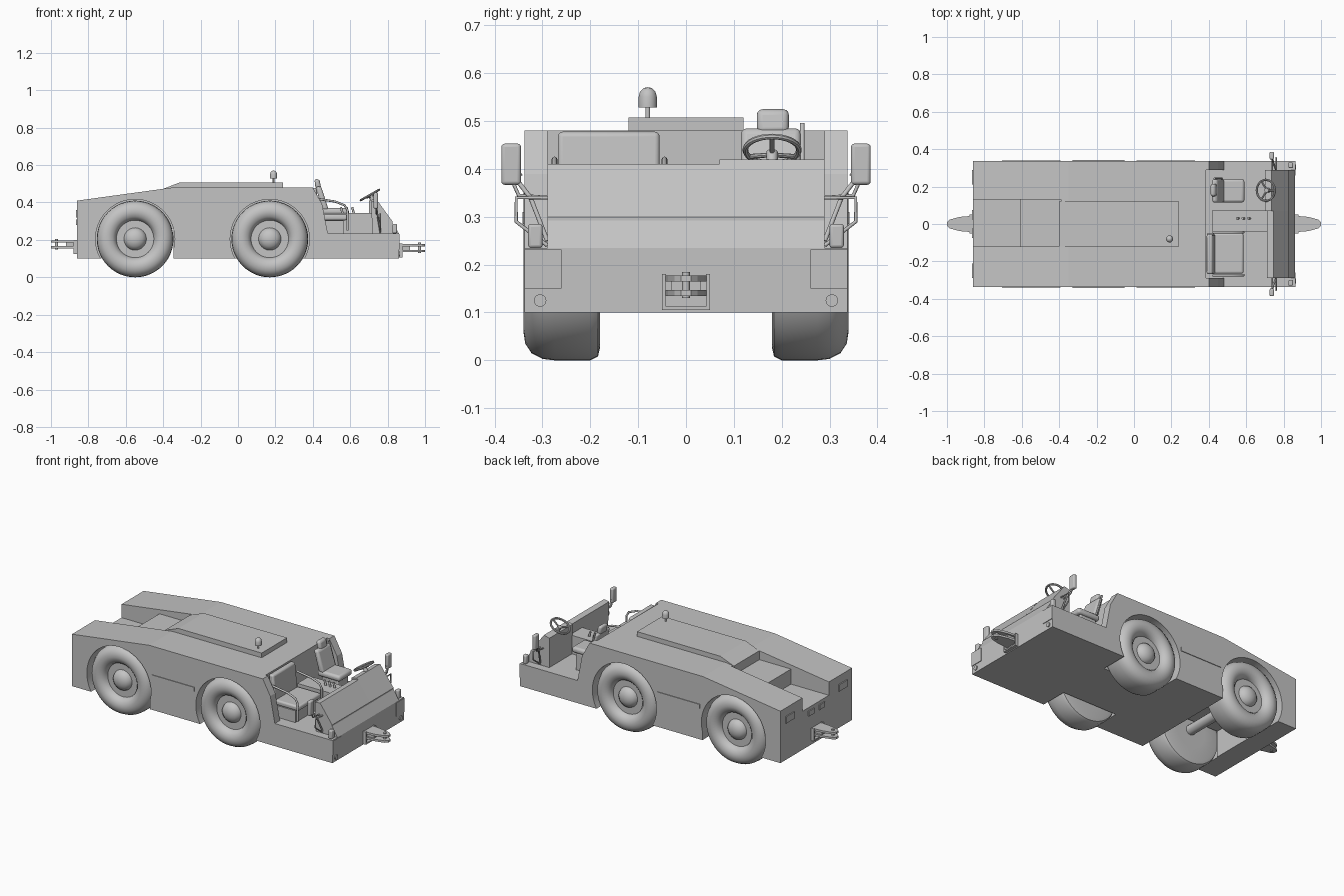
import bpy, bmesh, math
from mathutils import Vector, Matrix

if "Cube" in bpy.data.objects:
    bpy.data.objects.remove(bpy.data.objects["Cube"])

grey = bpy.data.materials.new("plain_grey")
grey.diffuse_color = (0.55, 0.55, 0.55, 1)
grey.use_nodes = True
grey.node_tree.nodes["Principled BSDF"].inputs["Base Color"].default_value = grey.diffuse_color


def finish(name, bm, smooth=False, bevel=0):
    bmesh.ops.recalc_face_normals(bm, faces=bm.faces)
    me = bpy.data.meshes.new(name)
    bm.to_mesh(me)
    bm.free()
    me.materials.append(grey)
    ob = bpy.data.objects.new(name, me)
    bpy.context.collection.objects.link(ob)
    if bevel:
        m = ob.modifiers.new("soft", "BEVEL")
        m.width, m.segments = bevel, 3
    if smooth or bevel:
        bpy.ops.object.select_all(action="DESELECT")
        ob.select_set(True)
        bpy.context.view_layer.objects.active = ob
        bpy.ops.object.shade_smooth_by_angle(angle=math.radians(40))
    return ob


def prism(name, pts, a, b, axis="y", bevel=0):
    """Extrude a profile: (x, z) points along y, or (x, y) points along z."""
    bm = bmesh.new()
    vs = [bm.verts.new((p, a, q) if axis == "y" else (p, q, a)) for p, q in pts]
    f = bm.faces.new(vs)
    r = bmesh.ops.extrude_face_region(bm, geom=[f])
    d = (0, b - a, 0) if axis == "y" else (0, 0, b - a)
    bmesh.ops.translate(bm, vec=d, verts=[v for v in r["geom"] if isinstance(v, bmesh.types.BMVert)])
    return finish(name, bm, bevel=bevel)


def box(name, x, y, z, bevel=0):
    return prism(name, [(x[0], z[0]), (x[1], z[0]), (x[1], z[1]), (x[0], z[1])], y[0], y[1], bevel=bevel)


def lathe(name, prof, at, direction, n=48):
    """Spin (radius, height) points around a direction."""
    bm = bmesh.new()
    vs = [bm.verts.new((r, 0, h)) for r, h in prof]
    es = [bm.edges.new(e) for e in zip(vs, vs[1:])]
    bmesh.ops.spin(bm, geom=vs + es, cent=(0, 0, 0), axis=(0, 0, 1), angle=2 * math.pi, steps=n)
    bmesh.ops.remove_doubles(bm, verts=bm.verts, dist=1e-5)
    rot = Vector(direction).to_track_quat("Z", "Y").to_matrix().to_4x4()
    bmesh.ops.transform(bm, matrix=Matrix.Translation(at) @ rot, verts=bm.verts)
    return finish(name, bm, smooth=True)


def rod(name, a, b, r, n=12):
    d = Vector(b) - Vector(a)
    return lathe(name, [(0, 0), (r, 0), (r, d.length), (0, d.length)], a, d, n)


def tube(name, pts, r):
    cu = bpy.data.curves.new(name, "CURVE")
    cu.dimensions, cu.bevel_depth, cu.bevel_resolution = "3D", r, 2
    cu.use_fill_caps = True
    s = cu.splines.new("POLY")
    s.points.add(len(pts) - 1)
    for p, c in zip(s.points, pts):
        p.co = (*c, 1)
    cu.materials.append(grey)
    ob = bpy.data.objects.new(name, cu)
    bpy.context.collection.objects.link(ob)
    return ob


# body with low front deck
body = prism("body", [(-.86, .1), (-.86, .41), (-.35, .48), (.40, .48), (.45, .39),
                      (.48, .235), (.86, .235), (.86, .1)], -.338, .338)


def cut(cutter):
    m = body.modifiers.new("cut", "BOOLEAN")
    m.operation, m.solver, m.object = "DIFFERENCE", "EXACT", cutter
    bpy.ops.object.select_all(action="DESELECT")
    bpy.context.view_layer.objects.active = body
    bpy.ops.object.modifier_apply(modifier=m.name)
    bpy.data.objects.remove(cutter)


# wheel wells, axle tunnel, rear channel and cab opening
AXLES = (-.55, .17)
for x in AXLES:
    for s in (-1, 1):
        cut(rod("well_cutter", (x, s * .17, .205), (x, s * .4, .205), .212, 48))
cut(box("tunnel_cutter", (-.73, -.345), (-.4, .4), (.05, .26)))
cut(box("channel_cutter", (-.9, -.61), (-.12, .13), (.33, .6)))
cut(box("channel_step_cutter", (-.62, -.39), (-.12, .13), (.42, .6)))
cut(box("cab_cutter", (.385, .6), (-.29, .29), (.235, .6)))

# raised centre hood
prism("hood", [(-.40, .41), (-.40, .473), (-.31, .508), (.24, .508), (.24, .47), (-.39, .465)], -.12, .12)

# wheels: tyre, rim and domed hub in one section
wheel = [(0, .078), (.02, .076), (.04, .068), (.055, .054), (.06, .04), (.1, .04), (.104, .055),
         (.12, .072), (.145, .08), (.17, .076), (.19, .063), (.202, .04), (.205, .015), (.205, -.06),
         (.197, -.076), (.18, -.08), (.1, -.08), (0, -.08)]
for x in AXLES:
    rod("axle", (x, -.2, .205), (x, .2, .205), .03)
    for s in (-1, 1):
        lathe("wheel", wheel, (x, s * .26, .205), (0, s, 0))

# side ledges between the wheels
for s in (-1, 1):
    box("side_ledge", (-.33, -.05), (s * .336, s * .342), (.285, .31))

# front cowl: driver side stands slightly taller
prism("cowl_passenger", [(.72, .23), (.71, .405), (.745, .41), (.825, .30), (.825, .23)], -.29, .07)
prism("cowl_driver", [(.70, .23), (.70, .41), (.735, .42), (.825, .30), (.825, .23)], .07, .29)
prism("cowl_nose", [(.82, .23), (.82, .30), (.86, .235), (.86, .23)], -.29, .29)
box("console", (.42, .72), (-.04, .075), (.23, .345))
for i in range(3):
    rod("console_lever", (.56 + .03 * i, .03, .34), (.55 + .03 * i, .03, .375), .006)

# driver seat
box("seat_base", (.46, .57), (.13, .23), (.23, .335), .006)
box("seat_cushion", (.44, .59), (.115, .24), (.335, .37), .014)
prism("seat_back", [(.45, .36), (.485, .36), (.445, .485), (.415, .485)], .115, .24, bevel=.012)
prism("headrest", [(.415, .475), (.445, .475), (.435, .525), (.408, .525)], .148, .215, bevel=.012)
rod("cab_lever", (.47, .243, .36), (.43, .243, .495), .005)

# passenger bench
box("bench_base", (.39, .565), (-.265, -.05), (.23, .305))
box("bench_cushion", (.42, .585), (-.265, -.05), (.305, .335), .01)
prism("bench_back", [(.40, .325), (.435, .325), (.42, .478), (.388, .478)], -.268, -.055, bevel=.01)
for y in (-.275, -.045):
    tube("bench_rail", [(.42, y, .42), (.52, y, .405), (.57, y, .385), (.585, y, .36), (.585, y, .25)], .006)

# steering wheel, tilted towards the driver
C, AX = Vector((.705, .18, .44)), Vector((-.5, 0, .87))
ring = [(.056 + .006 * math.cos(a * math.pi / 4), .006 * math.sin(a * math.pi / 4)) for a in range(9)]
lathe("steering_wheel", ring, C, AX, 32)
rod("steering_column", C - AX * .13, C - AX * .005, .012)
for a in (90, 210, 330):
    d = AX.to_track_quat("Z", "Y") @ Vector((math.cos(math.radians(a)), math.sin(math.radians(a)), 0))
    rod("steering_spoke", C - AX * .012, C + d * .055, .005, 8)

for s in (-1, 1):
    # mirrors and their stays
    box("mirror", (.725, .748), (s * .345, s * .386), (.367, .453), .007)
    tube("mirror_stay", [(.76, s * .29, .25), (.745, s * .325, .34), (.738, s * .36, .385)], .005)
    tube("mirror_brace", [(.74, s * .29, .34), (.74, s * .35, .345), (.738, s * .365, .38)], .004)
    tube("mirror_arm", [(.738, s * .345, .385), (.738, s * .382, .445)], .004)
    # grab handles
    tube("grab_handle", [(.76, s * .29, .24), (.76, s * .355, .29), (.76, s * .355, .34), (.76, s * .29, .34)], .004)
    # front lamps, corner plates and posts
    rod("front_lamp", (.855, s * .305, .125), (.866, s * .305, .125), .013, 24)
    box("corner_plate", (.857, .864), (s * .26, s * .338), (.15, .232))
    box("corner_lamp", (.825, .85), (s * .30, s * .33), (.235, .285), .006)

# rear lamps and vents
for y in (-.25, .25):
    box("rear_vent", (-.866, -.855), (y - .04, y + .04), (.32, .36))
for y in (-.05, .05):
    box("rear_socket", (-.866, -.855), (y - .025, y + .025), (.28, .31))

# warning beacon
rod("beacon_stem", (.19, -.08, .5), (.19, -.08, .535), .005)
lathe("beacon", [(0, 0), (.019, 0), (.019, .022), (.016, .033), (.009, .04), (0, .042)], (.19, -.08, .529), (0, 0, 1), 24)

# tow hitches, front and rear
for s, z in ((1, .135), (-1, .155)):
    jaw = [(s * x, y) for x, y in ((.85, -.045), (.93, -.038), (.985, -.024), (1, -.01),
                                   (1, .01), (.985, .024), (.93, .038), (.85, .045))]
    for dz in (0, .03):
        prism("hitch_plate", jaw, z + dz, z + dz + .012, axis="z")
    box("hitch_block", (s * .85, s * .92), (-.03, .03), (z, z + .04))
    rod("hitch_pin", (s * .97, 0, z - .005), (s * .97, 0, z + .05), .008)
    for y in (-.05, .042):
        box("hitch_cheek", (s * .855, s * .88), (y, y + .008), (z - .03, z + .045))
    box("hitch_shelf", (s * .855, s * .88), (-.05, .05), (z - .03, z - .022))
